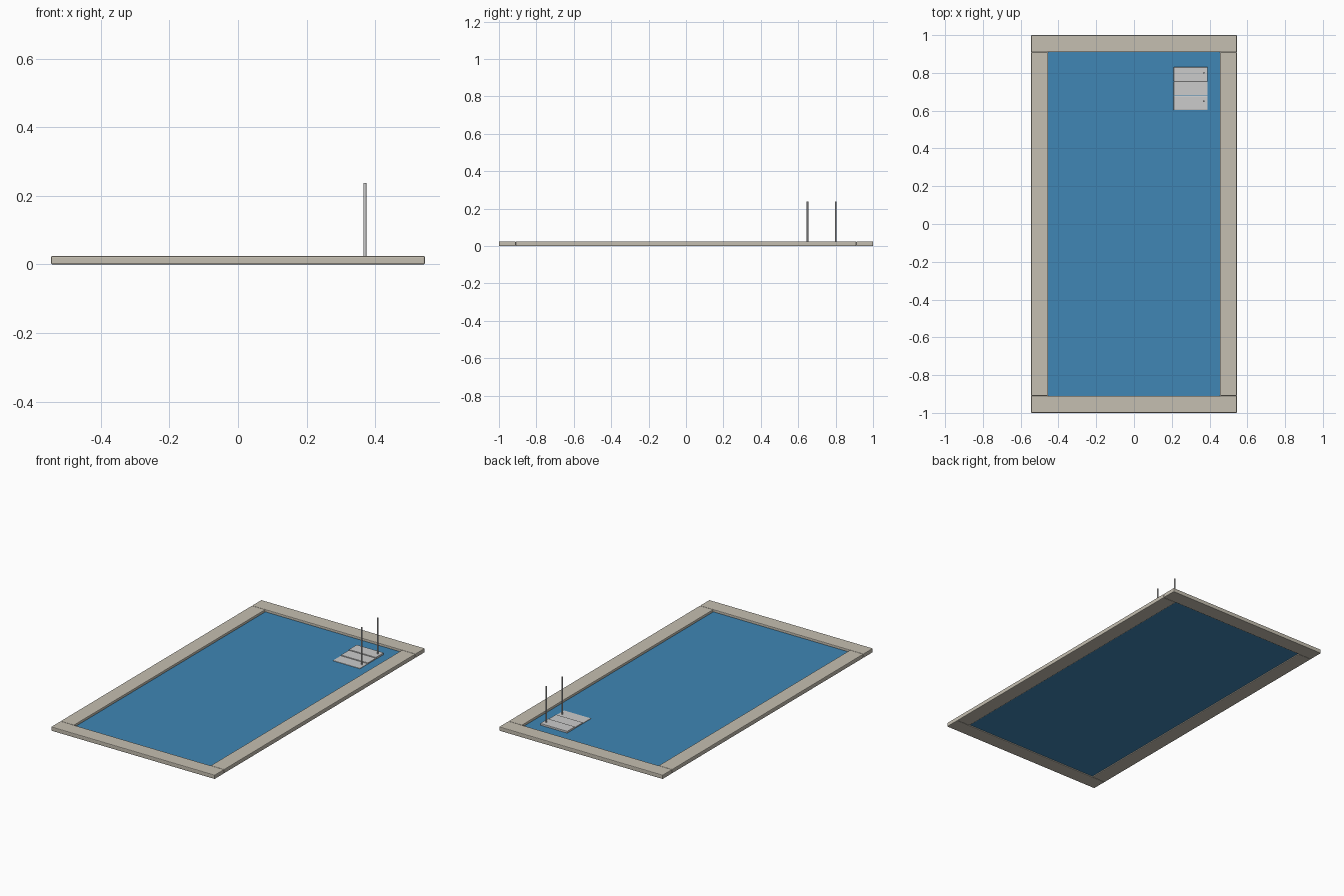
import bpy

if "Cube" in bpy.data.objects:
    bpy.data.objects.remove(bpy.data.objects["Cube"])

def material(name, color):
    m = bpy.data.materials.new(name)
    m.diffuse_color = color
    m.use_nodes = True
    m.node_tree.nodes["Principled BSDF"].inputs["Base Color"].default_value = m.diffuse_color
    return m

STONE = material("stone", (0.56, 0.52, 0.44, 1))
WATER = material("water", (0.05, 0.24, 0.46, 1))

def box(name, x, y, z, bevel=0, mat=None):
    """Box from (min, max) ranges, with optional rounded edges."""
    size = [r[1] - r[0] for r in (x, y, z)]
    bpy.ops.mesh.primitive_cube_add(size=1, location=[sum(r) / 2 for r in (x, y, z)])
    o = bpy.context.object
    o.name = name
    o.scale = size
    bpy.ops.object.transform_apply(location=False, rotation=False, scale=True)
    if bevel:
        mod = o.modifiers.new("Bevel", 'BEVEL')
        mod.width = bevel
        mod.segments = 2
    if mat:
        o.data.materials.append(mat)
    return o

# Coping: full-width ends, sides fitted between them
for name, s in (("front", -1), ("back", 1)):
    box(name + "_coping", (-0.545, 0.545), sorted((s * 0.91, s)), (0, 0.025), 0.004, STONE)
for name, s in (("left", -1), ("right", 1)):
    box(name + "_coping", sorted((s * 0.455, s * 0.545)), (-0.91, 0.91), (0, 0.025), 0.004, STONE)

# Water sheet, slightly below the coping
box("water", (-0.456, 0.456), (-0.911, 0.911), (0.006, 0.011), 0, WATER)

# Three entry steps in the back right corner
for i in range(3):
    y = 0.603 + i * 0.076
    top = 0.014 + i * 0.004
    box(f"step_{i + 1}", (0.21, 0.39), (y, y + 0.075), (0.007, top), 0.002)

# Upright handrails
for i, y in enumerate((0.65, 0.80)):
    bpy.ops.mesh.primitive_cylinder_add(vertices=16, radius=0.0045, depth=0.228,
                                        location=(0.37, y, 0.124))
    o = bpy.context.object
    o.name = f"handrail_{i + 1}"
    bpy.ops.object.shade_smooth_by_angle()
